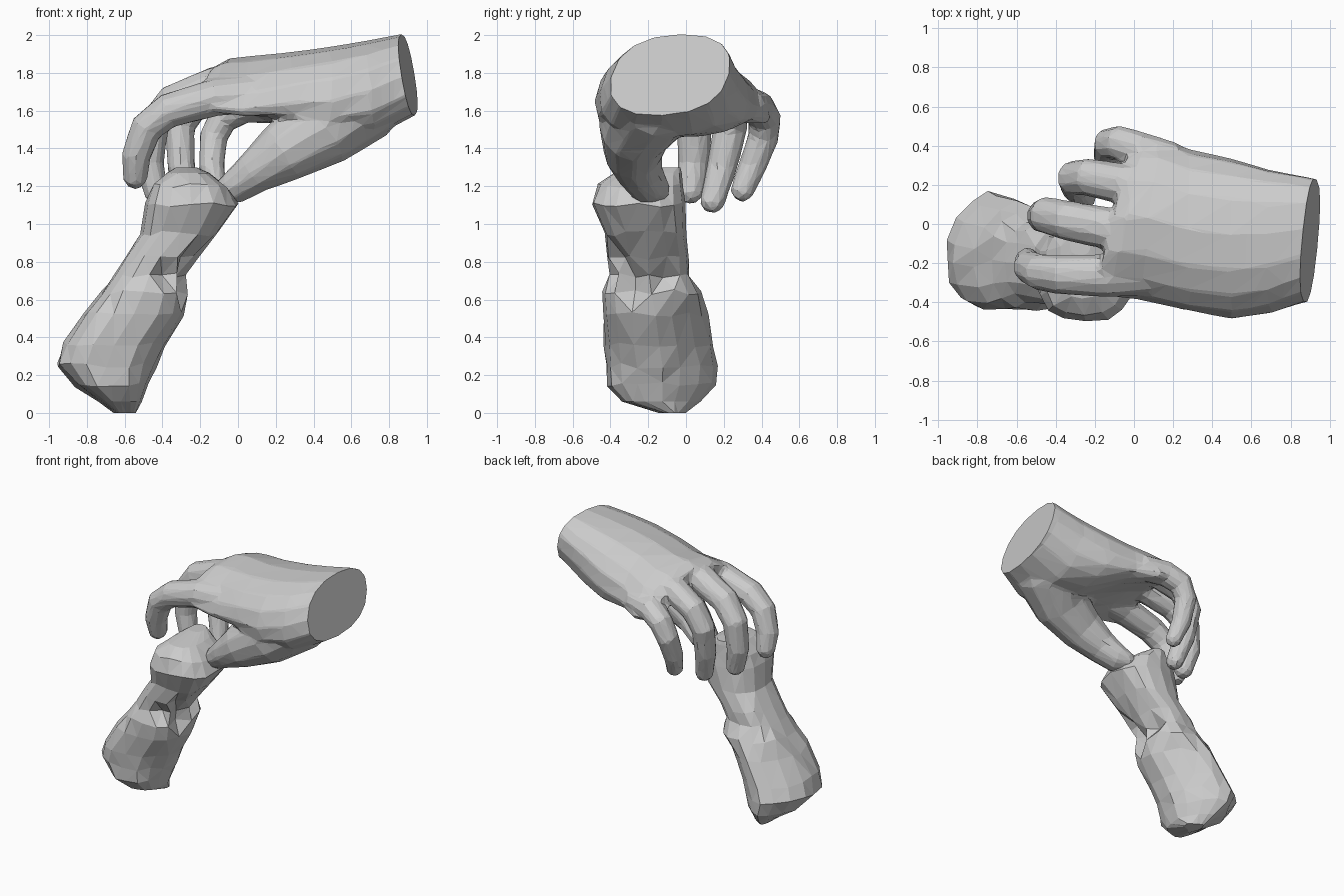
import bpy, bmesh, random
from math import cos, sin, pi, copysign
from mathutils import Vector

if "Cube" in bpy.data.objects:
    bpy.data.objects.remove(bpy.data.objects["Cube"])

random.seed(4)


def loft(bm, rings):
    """Skin a list of point rings and cap both ends."""
    vs = [[bm.verts.new(p) for p in r] for r in rings]
    n = len(vs[0])
    for a, b in zip(vs, vs[1:]):
        for i in range(n):
            j = (i + 1) % n
            bm.faces.new((a[i], a[j], b[j], b[i]))
    bm.faces.new(vs[0][::-1])
    bm.faces.new(vs[-1])


def sweep(bm, path, n=10):
    """Tube along (x, y, z, side radius, depth radius) points with a domed tip."""
    pts = [Vector(p[:3]) for p in path]
    rings = []
    for i, p in enumerate(path):
        t = (pts[min(i + 1, len(pts) - 1)] - pts[max(i - 1, 0)]).normalized()
        side = (Vector((0, 1, 0)) - t * t.y).normalized()
        deep = t.cross(side)
        angles = [2 * pi * k / n for k in range(n)]
        rings.append([pts[i] + side * cos(a) * p[3] + deep * sin(a) * p[4] for a in angles])
    tip = [pts[-1] + t * path[-1][4] * 0.6 + (q - pts[-1]) * 0.5 for q in rings[-1]]
    loft(bm, rings + [tip])


def power(v, e):
    return copysign(abs(v) ** e, v)


def make_object(name, bm):
    bmesh.ops.recalc_face_normals(bm, faces=bm.faces)
    me = bpy.data.meshes.new(name)
    bm.to_mesh(me)
    bm.free()
    ob = bpy.data.objects.new(name, me)
    bpy.context.collection.objects.link(ob)
    return ob


# Wrist and palm: x, y range, z range, arch, forward skew, lean, side shear, hollow
palm = [
    (1.02, -.36, .21, 1.61, 2.02, 0, 0, -.04, .05, 0),
    (.905, -.385, .235, 1.58, 2.005, 0, 0, -.04, .05, 0),
    (.70, -.455, .275, 1.46, 1.97, .01, 0, -.02, .04, 0),
    (.50, -.485, .335, 1.43, 1.94, .04, 0, 0, .02, .03),
    (.28, -.445, .385, 1.50, 1.91, .08, 0, 0, 0, .05),
    (.08, -.39, .45, 1.55, 1.89, .14, .05, 0, 0, .06),
    (-.04, -.37, .45, 1.60, 1.88, .15, .09, 0, 0, .05),
    (-.11, -.34, .40, 1.66, 1.84, .13, .09, 0, 0, .02),
]
bm = bmesh.new()
rings = []
for x, y0, y1, z0, z1, arch, skew, lean, shear, hollow in palm:
    ring = []
    for k in range(16):
        c, s = cos(2 * pi * k / 16), sin(2 * pi * k / 16)
        c, s = power(c, .85), power(s, .85)
        ring.append((x + skew * c + lean * s,
                     (y0 + y1) / 2 + c * (y1 - y0) / 2 + shear * s,
                     (z0 + z1) / 2 + s * (z1 - z0) / 2 - arch * (c * c + .15 * c)
                     + hollow * max(-s, 0)))
    rings.append(ring)
loft(bm, rings)

# Thumb
sweep(bm, [(.84, -.10, 1.77, .18, .15), (.66, -.17, 1.66, .25, .23),
           (.44, -.27, 1.50, .195, .205), (.24, -.28, 1.38, .155, .165),
           (.09, -.245, 1.275, .125, .115), (-.02, -.195, 1.195, .11, .09),
           (-.09, -.15, 1.17, .08, .06)], 12)

# Four fingers: knuckle to tip
fingers = [
    [(.12, -.25, 1.69), (-.12, -.265, 1.67), (-.37, -.26, 1.60), (-.485, -.245, 1.51),
     (-.54, -.22, 1.36), (-.545, -.185, 1.23)],
    [(.10, -.03, 1.76), (-.12, -.025, 1.735), (-.35, .02, 1.645), (-.45, .045, 1.52),
     (-.47, .04, 1.32), (-.43, .02, 1.15)],
    [(.15, .19, 1.73), (-.06, .205, 1.715), (-.235, .24, 1.635), (-.31, .235, 1.51),
     (-.30, .19, 1.30), (-.25, .135, 1.10)],
    [(.20, .32, 1.63), (.03, .375, 1.62), (-.08, .415, 1.56), (-.13, .41, 1.46),
     (-.14, .35, 1.30), (-.11, .29, 1.16)],
]
widths = [.11, .11, .102, .095, .085, .07]
for f, scale in zip(fingers, (1, 1, .95, .88)):
    sweep(bm, [(*p, w * scale, w * scale * .93) for p, w in zip(f, widths)])

# Fuse the hand into one faceted skin
hand = make_object("hand", bm)
fuse = hand.modifiers.new("fuse", 'REMESH')
fuse.mode = 'VOXEL'
fuse.voxel_size = .016
relax = hand.modifiers.new("relax", 'SMOOTH')
relax.iterations = 4
facet = hand.modifiers.new("facet", 'DECIMATE')
facet.ratio = .045
graph = bpy.context.evaluated_depsgraph_get()
skin = bpy.data.meshes.new_from_object(hand.evaluated_get(graph))
hand.modifiers.clear()

# Clean flat cut at the wrist
bm = bmesh.new()
bm.from_mesh(skin)
cut = bmesh.ops.bisect_plane(bm, geom=bm.verts[:] + bm.edges[:] + bm.faces[:],
                             plane_co=(.90, -.08, 1.79), plane_no=(.98, -.11, .19),
                             clear_outer=True)
rim = [e for e in cut["geom_cut"] if isinstance(e, bmesh.types.BMEdge)]
bmesh.ops.contextual_create(bm, geom=rim)
bmesh.ops.recalc_face_normals(bm, faces=bm.faces)
bm.to_mesh(skin)
bm.free()
hand.data = skin
for p in skin.polygons:
    p.use_smooth = False

# Rough lumpy handle: z, x range, y range
slices = [
    (.00, -.64, -.54, -.12, .00), (.06, -.73, -.51, -.33, .08),
    (.15, -.86, -.475, -.41, .16), (.25, -.96, -.435, -.42, .175),
    (.36, -.93, -.38, -.43, .15), (.52, -.82, -.28, -.435, .115),
    (.64, -.73, -.27, -.44, .075), (.73, -.66, -.275, -.41, .02),
    (.82, -.60, -.22, -.42, .02), (.95, -.515, -.10, -.435, .0),
    (1.10, -.495, .0, -.50, -.005), (1.20, -.46, -.05, -.47, -.015),
    (1.27, -.38, -.15, -.38, -.02), (1.30, -.33, -.22, -.16, -.03),
]
notches = {(.73, 15), (.73, 13), (.82, 14), (.64, 15), (.73, 1)}
bm = bmesh.new()
rings = []
for z, x0, x1, y0, y1 in slices:
    ring = []
    for k in range(16):
        a = 2 * pi * k / 16
        c, s = cos(a), sin(a)
        r = 1 + random.uniform(-.03, .02)
        if (z, k) in notches:  # jagged dents around the waist
            r = .72
        # boxy in front, tapering behind and to the left on the lower half
        low = z < .6
        e = .8 if not low or (s < 0 and c > 0) else (1.2 if s > 0 else .95)
        shift = -.05 * max(s, 0) if low else 0
        drop = .06 * max(-c, 0) if low else 0
        dz = random.uniform(-.015, .015) if .1 < z < 1.25 else 0
        ring.append(((x0 + x1) / 2 + r * power(c, e) * (x1 - x0) / 2 + shift,
                     (y0 + y1) / 2 + r * power(s, e) * (y1 - y0) / 2 - drop, z + dz))
    rings.append(ring)
loft(bm, rings)
bmesh.ops.triangulate(bm, faces=bm.faces)
make_object("rough_handle", bm)
